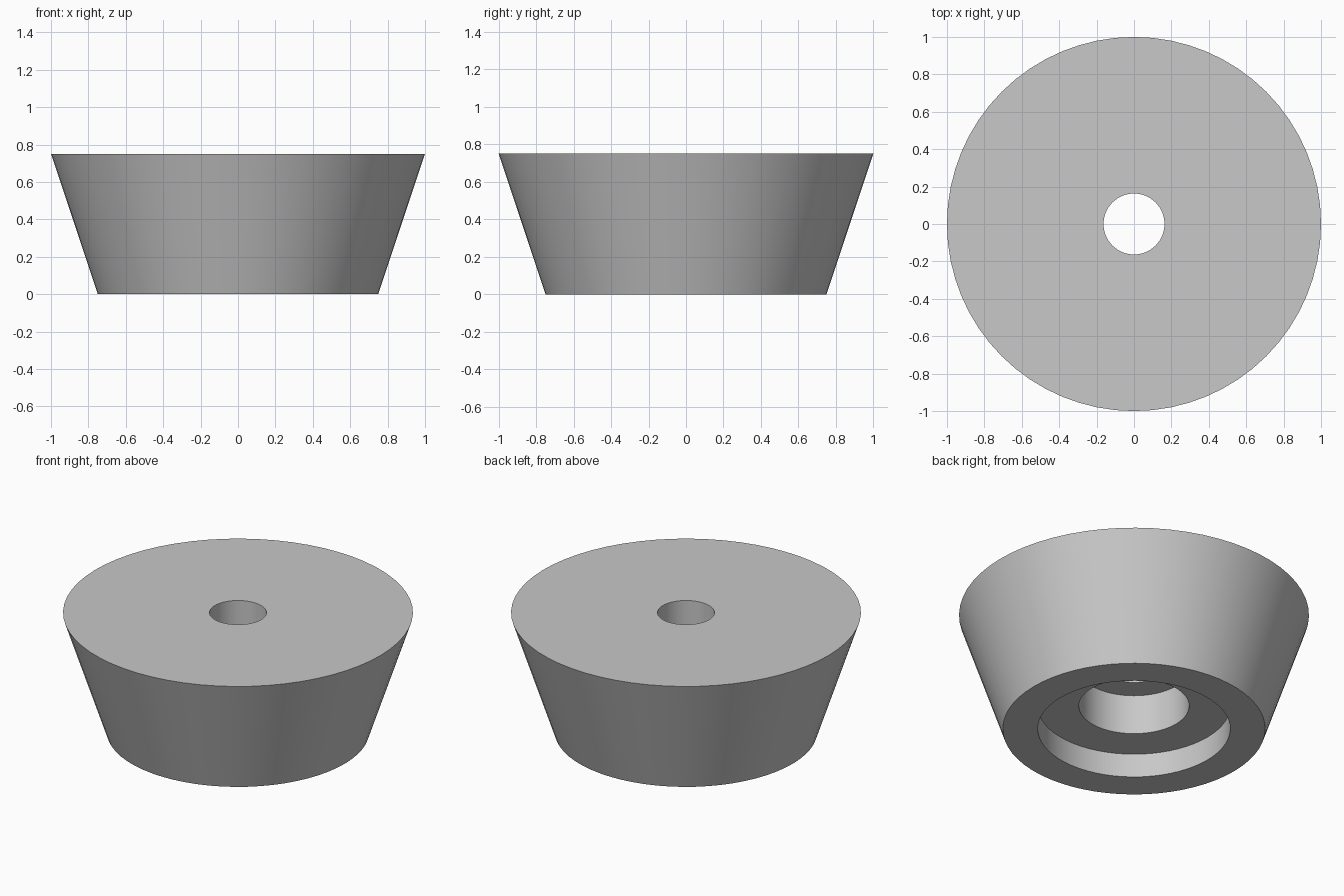
import bpy, bmesh, math

cube = bpy.data.objects.get("Cube")
if cube:
    bpy.data.objects.remove(cube, do_unlink=True)

SEGMENTS = 64

# Plain grey finish
grey = bpy.data.materials.new("plain_grey")
grey.use_nodes = True
colour = (0.58, 0.58, 0.58, 1)
grey.diffuse_color = colour
grey.node_tree.nodes["Principled BSDF"].inputs["Base Color"].default_value = colour

# Closed (radius, height) section: tapered wall, through hole, two stepped recesses
section = [
    (0.75, 0), (1, 0.75),
    (0.163, 0.75), (0.163, 0.4),
    (0.315, 0.4), (0.315, 0.15),
    (0.55, 0.15), (0.55, 0),
]

# Tapered foot: the section turned about the vertical axis
bm = bmesh.new()
rings = []
for radius, height in section:
    ring = []
    for i in range(SEGMENTS):
        a = math.tau * i / SEGMENTS
        ring.append(bm.verts.new((radius * math.cos(a), radius * math.sin(a), height)))
    rings.append(ring)
for k, ring in enumerate(rings):
    above = rings[(k + 1) % len(rings)]
    for i in range(SEGMENTS):
        j = (i + 1) % SEGMENTS
        bm.faces.new((ring[i], ring[j], above[j], above[i]))
bmesh.ops.recalc_face_normals(bm, faces=bm.faces)

mesh = bpy.data.meshes.new("tapered_foot")
bm.to_mesh(mesh)
bm.free()
mesh.materials.append(grey)
foot = bpy.data.objects.new("tapered_foot", mesh)
bpy.context.collection.objects.link(foot)

# Round walls smooth, rims crisp
bpy.ops.object.select_all(action="DESELECT")
foot.select_set(True)
bpy.context.view_layer.objects.active = foot
bpy.ops.object.shade_smooth_by_angle(angle=math.radians(30))
